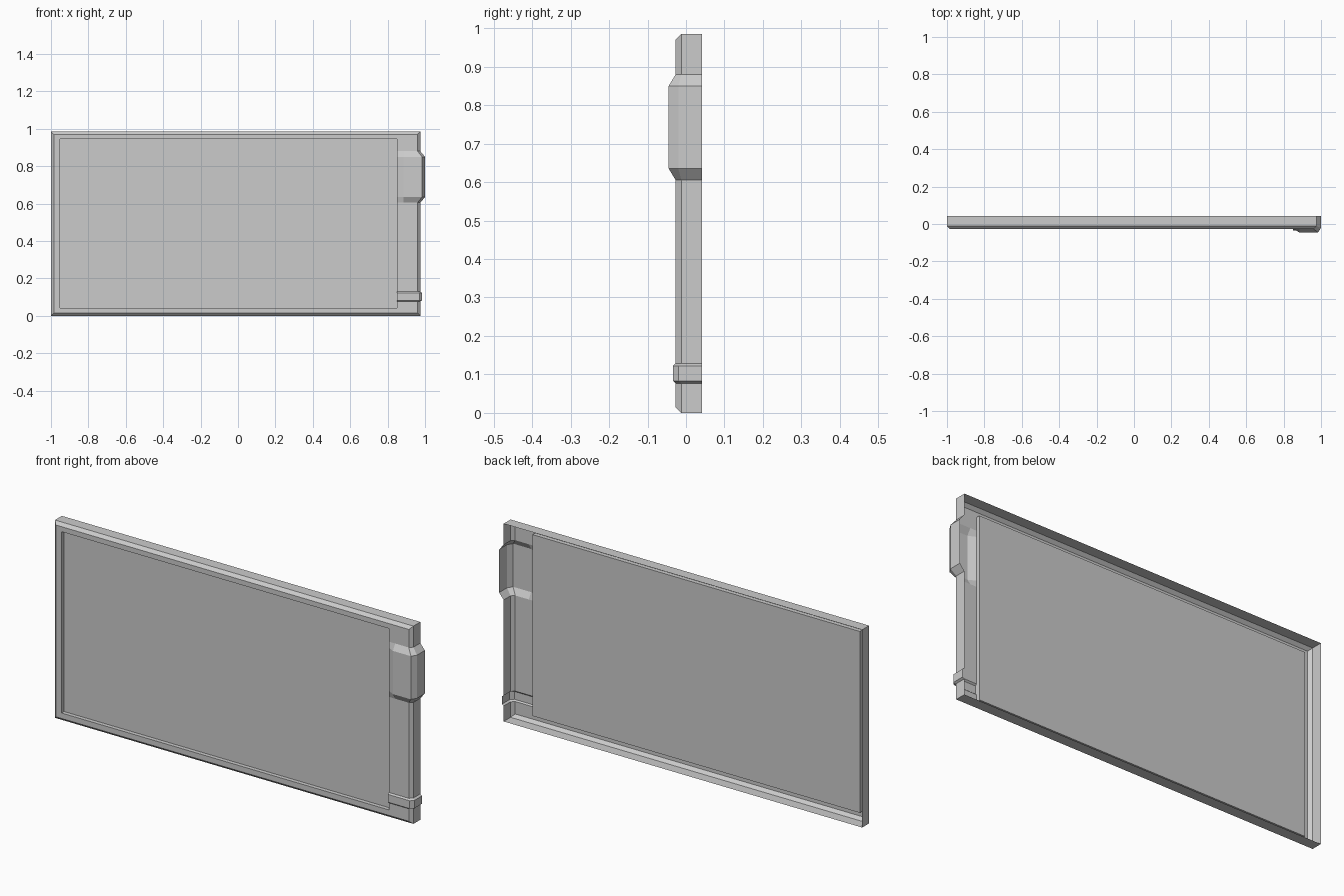
import bpy
import bmesh
from mathutils import Vector

cube = bpy.data.objects.get("Cube")
if cube:
    bpy.data.objects.remove(cube, do_unlink=True)

# Main dimensions
LEFT, RIGHT, TOP = -1.0, 0.975, 0.985
BACK, SHOULDER, FRONT, PANEL = 0.042, -0.012, -0.027, -0.007
BEVEL = 0.015
HOLE_RIGHT = 0.85
RIDGE_X = 0.885

grey = bpy.data.materials.new("plain_grey")
grey.use_nodes = True
colour = (0.6, 0.6, 0.6, 1.0)
grey.diffuse_color = colour
grey.node_tree.nodes["Principled BSDF"].inputs["Base Color"].default_value = colour

bm = bmesh.new()


def ring(x0, x1, z0, z1, y):
    """Rectangular loop of vertices facing the front."""
    corners = ((x0, z0), (x1, z0), (x1, z1), (x0, z1))
    return [bm.verts.new((x, y, z)) for x, z in corners]


def right_part(test):
    """Faces on the right-hand strip, with their edges and vertices."""
    faces = [f for f in bm.faces
             if f.calc_center_median().x > HOLE_RIGHT + 0.01
             and abs(f.normal.z) < 0.5 and test(f.calc_center_median().z)]
    edges = {e for f in faces for e in f.edges}
    verts = {v for f in faces for v in f.verts}
    return faces + list(edges) + list(verts)


def cut(co, normal, test=lambda z: True):
    bm.normal_update()
    bmesh.ops.bisect_plane(bm, geom=right_part(test), dist=1e-5,
                           plane_co=co, plane_no=normal)


# Open-backed shell: side walls, bevel, front border, recess and panel
rings = [
    ring(LEFT, RIGHT, 0, TOP, BACK),
    ring(LEFT, RIGHT, 0, TOP, SHOULDER),
    ring(LEFT + BEVEL, RIGHT - BEVEL, BEVEL, TOP - BEVEL, FRONT),
    ring(-0.953, HOLE_RIGHT, 0.042, 0.945, FRONT),
    ring(-0.953, HOLE_RIGHT, 0.042, 0.945, PANEL),
]
for a, b in zip(rings, rings[1:]):
    for i in range(4):
        j = (i + 1) % 4
        bm.faces.new((a[i], a[j], b[j], b[i]))
bm.faces.new(rings[-1])

# Cut lines across the right strip for the raised grip and the band
GRIP = (0.605, 0.635, 0.85, 0.88)
BAND = (0.077, 0.083, 0.122, 0.129)
for z in BAND + GRIP:
    cut((0, 0, z), (0, 0, 1))
cut((RIDGE_X, 0, 0), (1, 0, 0), lambda z: GRIP[0] < z < GRIP[3])


def within(z, levels):
    return levels[1] - 1e-4 < z < levels[2] + 1e-4


for v in bm.verts:
    x, y, z = v.co
    if x < HOLE_RIGHT - 0.01 or abs(y - PANEL) < 1e-4:
        continue
    border = x < HOLE_RIGHT + 0.001
    wall = x > RIGHT - 0.001
    # Raised grip, sloping up from the recess edge
    if within(z, GRIP) and not border:
        if wall:
            v.co = Vector((1.0, -0.02 if y < 0 else BACK, z))
        else:
            v.co = Vector((x if x < 0.9 else 0.984, -0.045, z))
    # Narrow raised band
    elif within(z, BAND):
        if x > 0.9:
            v.co.x += 0.01
        if y < 0:
            v.co.y -= 0.007

bmesh.ops.recalc_face_normals(bm, faces=bm.faces)
bm.normal_update()
panel = max(bm.faces, key=lambda f: f.calc_area())
if panel.normal.y > 0:
    bmesh.ops.reverse_faces(bm, faces=bm.faces)

mesh = bpy.data.meshes.new("panel_shell")
bm.to_mesh(mesh)
bm.free()
mesh.materials.append(grey)
shell = bpy.data.objects.new("panel_shell", mesh)
bpy.context.collection.objects.link(shell)
